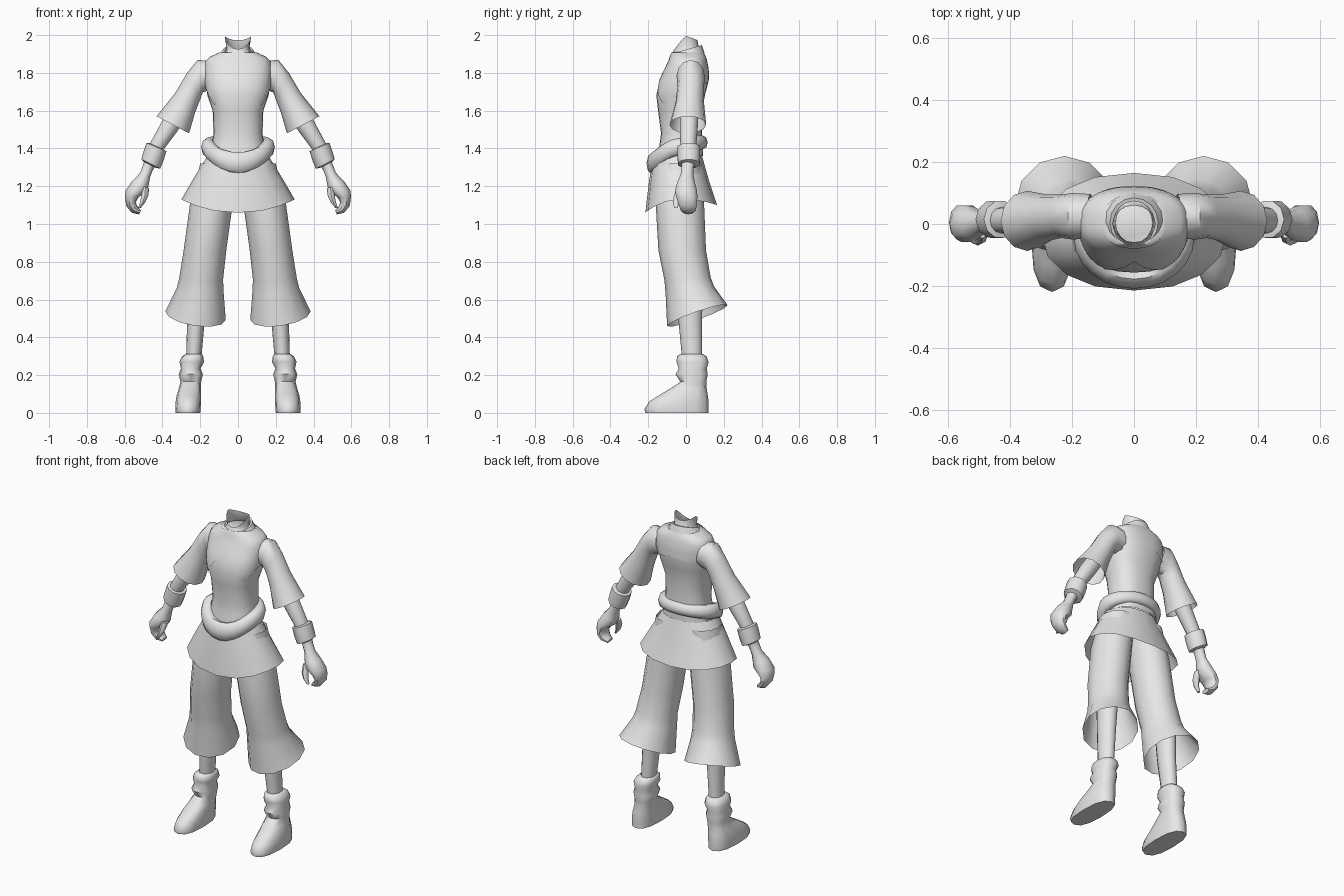
import bpy, bmesh, math
from mathutils import Vector

grey = bpy.data.materials.new("light_grey")
grey.diffuse_color = (0.8, 0.8, 0.8, 1)


def unit(a, p):
    """Point on a unit superellipse of power p."""
    c, s = math.cos(a), math.sin(a)
    return (math.copysign(abs(c) ** (2 / p), c), math.copysign(abs(s) ** (2 / p), s))


def skin(name, rows, flip=False, caps=(False, False), mirror=False, angle=50, close=False):
    """Join rows of points into a tube."""
    bm = bmesh.new()
    vs = [[bm.verts.new(p) for p in row] for row in rows]
    n, m = len(rows[0]), len(rows)
    for i in range(m if close else m - 1):
        k = (i + 1) % m
        for j in range(n):
            f = [vs[i][j], vs[i][(j + 1) % n], vs[k][(j + 1) % n], vs[k][j]]
            bm.faces.new(f[::-1] if flip else f)
    if caps[0]:
        bm.faces.new(vs[0] if flip else vs[0][::-1])
    if caps[1]:
        bm.faces.new(vs[-1][::-1] if flip else vs[-1])
    me = bpy.data.meshes.new(name)
    bm.to_mesh(me)
    bm.free()
    me.materials.append(grey)
    ob = bpy.data.objects.new(name, me)
    bpy.context.collection.objects.link(ob)
    bpy.ops.object.select_all(action='DESELECT')
    ob.select_set(True)
    bpy.context.view_layer.objects.active = ob
    bpy.ops.object.shade_smooth_by_angle(angle=math.radians(angle))
    if mirror:
        ob.modifiers.new("mirror", 'MIRROR').use_mirror_merge = False
    return ob


def limb(name, rings, n=12, p=2.0, caps=(False, False), angle=50):
    """Mirrored tube; ring = centre x y z, half width x z, half depth y z."""
    rows = []
    for x, y, z, ux, uz, vy, vz in rings:
        row = []
        for j in range(n):
            c, s = unit(2 * math.pi * j / n, p)
            row.append((x + ux * c, y + vy * s, z + uz * c + vz * s))
        rows.append(row)
    a, b = rings[0], rings[-1]
    axis = Vector((a[3], 0, a[4])).cross(Vector((0, a[5], a[6])))
    down = axis.dot(Vector(b[:3]) - Vector(a[:3])) < 0
    return skin(name, rows, down, caps, True, angle)


def body_row(z, rx, y0, y1, p, n, hem=None):
    row = []
    for j in range(n):
        a = 2 * math.pi * j / n
        c, s = unit(a, p)
        row.append((rx * c, (y0 + y1) / 2 + (y1 - y0) / 2 * s, hem(a) if hem else z))
    return row


# Torso: height, half width, front y, back y
TORSO = [(1.36, .15, -.15, .09), (1.42, .138, -.14, .088), (1.48, .13, -.132, .085),
         (1.60, .134, -.148, .085), (1.68, .162, -.157, .10), (1.75, .172, -.142, .118),
         (1.82, .174, -.108, .115), (1.87, .165, -.085, .105), (1.895, .125, -.078, .095),
         (1.91, .08, -.07, .085)]
skin("torso", [body_row(*r, 2.4, 24) for r in TORSO], caps=(False, True))


def torso_point(z, a, grow):
    for lo, hi in zip(TORSO, TORSO[1:]):
        if z <= hi[0]:
            break
    t = (z - lo[0]) / (hi[0] - lo[0])
    rx, y0, y1 = (lo[k] + (hi[k] - lo[k]) * t for k in (1, 2, 3))
    c, s = unit(a, 2.4)
    return ((rx + grow) * c, (y0 + y1) / 2 + ((y1 - y0) / 2 + grow) * s, z + grow / 2)


# Short jacket with a peaked front opening and a straight back yoke
def jacket_hem(a):
    s = math.sin(a)
    if s > 0:
        return 1.72 + .04 * s ** 4
    x = abs(unit(a, 2.4)[0])
    return 1.80 - .18 * x / .85 if x < .85 else 1.62 + .10 * (x - .85) / .15


jacket = []
for i in range(9):
    row = []
    for j in range(48):
        a = 2 * math.pi * j / 48
        h = jacket_hem(a)
        row.append(torso_point(h + (1.905 - h) * i / 8, a, .005))
    jacket.append(row)
skin("jacket", jacket)


# Neck with an open, pointed rim
def neck_rim(a):
    s = math.sin(a)
    return 1.995 - (.07 if s < 0 else .022) * abs(s) ** 1.3


skin("neck", [body_row(1.90, .082, -.075, .088, 2, 16), body_row(1.915, .068, -.068, .078, 2, 16),
              body_row(1.925, .060, -.062, .07, 2, 16), body_row(0, .07, -.06, .06, 2, 16, neck_rim)])
skin("collar", [body_row(0, .1, -.085, .098, 2, 16, lambda a: 1.895 + .01 * math.sin(a)),
                body_row(0, .078, -.074, .085, 2, 16, lambda a: 1.925 + .022 * math.sin(a)),
                body_row(0, .066, -.066, .074, 2, 16, lambda a: 1.922 + .022 * math.sin(a))])

# Belt: rounded section swept round the hips, dipping at the front
belt = []
for dr, dz in ((-.03, -.9), (.0, -1), (.02, -.7), (.027, 0), (.018, .7), (-.004, 1), (-.03, .85)):
    row = []
    for j in range(24):
        a = 2 * math.pi * j / 24
        c, s = math.cos(a), math.sin(a)
        dip = max(0, -s) ** 1.6
        zc = 1.408 - .086 * dip + .025 * max(0, s)
        hh = .046 + .011 * dip - .008 * max(0, s)
        row.append(((.168 + dr) * c, -.045 + (.133 + dr) * s - .004 * dip, zc + hh * dz))
    belt.append(row)
skin("belt", belt, close=True)


# Flared tunic skirt
def skirt_hem(a):
    s = math.sin(a)
    return 1.13 - (.07 if s < 0 else .03) * s * s


skin("skirt", [body_row(0, .30, -.215, .165, 2.2, 16, skirt_hem),
               body_row(0, .235, -.198, .122, 2.2, 16, lambda a: .45 * skirt_hem(a) + .55 * 1.37 - .02),
               body_row(1.36, .162, -.175, .085, 2.2, 16)])

# Sleeves
limb("sleeve", [(.14, .025, 1.79, .012, .075, .072, 0), (.20, .025, 1.783, .014, .085, .075, 0),
                (.235, .025, 1.73, .036, .068, .07, 0), (.278, .02, 1.645, .052, .052, .075, 0),
                (.345, .01, 1.525, .086, .045, .097, 0)])

# Forearms and wristbands
limb("forearm", [(.27, .02, 1.66, .04, .025, .05, 0), (.36, .015, 1.52, .042, .025, .048, 0),
                 (.43, .012, 1.41, .034, .02, .042, 0), (.475, .01, 1.30, .028, .012, .034, 0)])
limb("wristband", [(.428, .015, 1.41, .036, .018, .043, 0), (.432, .015, 1.407, .053, .022, .062, 0),
                   (.447, .015, 1.36, .053, .024, .063, 0), (.462, .015, 1.318, .050, .025, .06, 0),
                   (.466, .015, 1.312, .03, .014, .036, 0)], n=10, caps=(True, True), angle=40)

# Hands: palm running into curled fingers, plus a thumb
limb("hand", [(.468, .01, 1.32, .027, .012, .033, 0), (.492, .005, 1.26, .027, .01, .035, 0),
              (.518, .0, 1.215, .045, .01, .05, 0), (.538, .0, 1.175, .058, .0, .062, 0),
              (.562, .005, 1.14, .036, -.002, .058, 0), (.566, .01, 1.105, .025, -.01, .05, 0),
              (.548, .012, 1.077, .014, -.018, .042, 0), (.518, .012, 1.062, .005, -.011, .028, 0)],
     n=10, caps=(True, True))
limb("thumb", [(.49, -.02, 1.195, .02, .005, .026, 0), (.493, -.042, 1.15, .018, 0, .022, 0),
               (.505, -.053, 1.115, .014, 0, .017, 0), (.522, -.053, 1.085, .007, 0, .009, 0)],
     n=8, caps=(True, True))

# Wide cropped trousers with a slanted, flared hem
limb("trouser_leg", [(.10, -.03, 1.32, .10, 0, .11, 0), (.142, -.032, 1.10, .113, 0, .128, 0),
                     (.175, -.02, .86, .113, 0, .126, 0), (.195, .008, .71, .116, .005, .122, .01),
                     (.20, .02, .65, .124, .012, .128, .02), (.225, .06, .515, .16, .022, .16, .055)])

# Shins
limb("shin", [(.215, .02, .68, .055, 0, .07, 0), (.222, .022, .50, .047, 0, .063, 0),
              (.235, .033, .28, .04, 0, .053, 0)])

# Boots: height, centre x, half width, toe y, heel y
BOOT = [(.312, .235, .043, -.03, .09), (.30, .24, .056, -.048, .108), (.27, .245, .065, -.05, .12),
        (.235, .25, .052, -.038, .11), (.205, .25, .064, -.055, .115), (.165, .25, .055, -.03, .108),
        (.125, .255, .060, -.09, .11), (.095, .26, .064, -.14, .115), (.06, .263, .067, -.195, .12),
        (.02, .265, .067, -.22, .12), (0, .265, .065, -.215, .12)]
limb("boot", [(x, (t + h) / 2, z, w, 0, (h - t) / 2, 0) for z, x, w, t, h in BOOT],
     p=2.5, caps=(True, True), angle=60)
